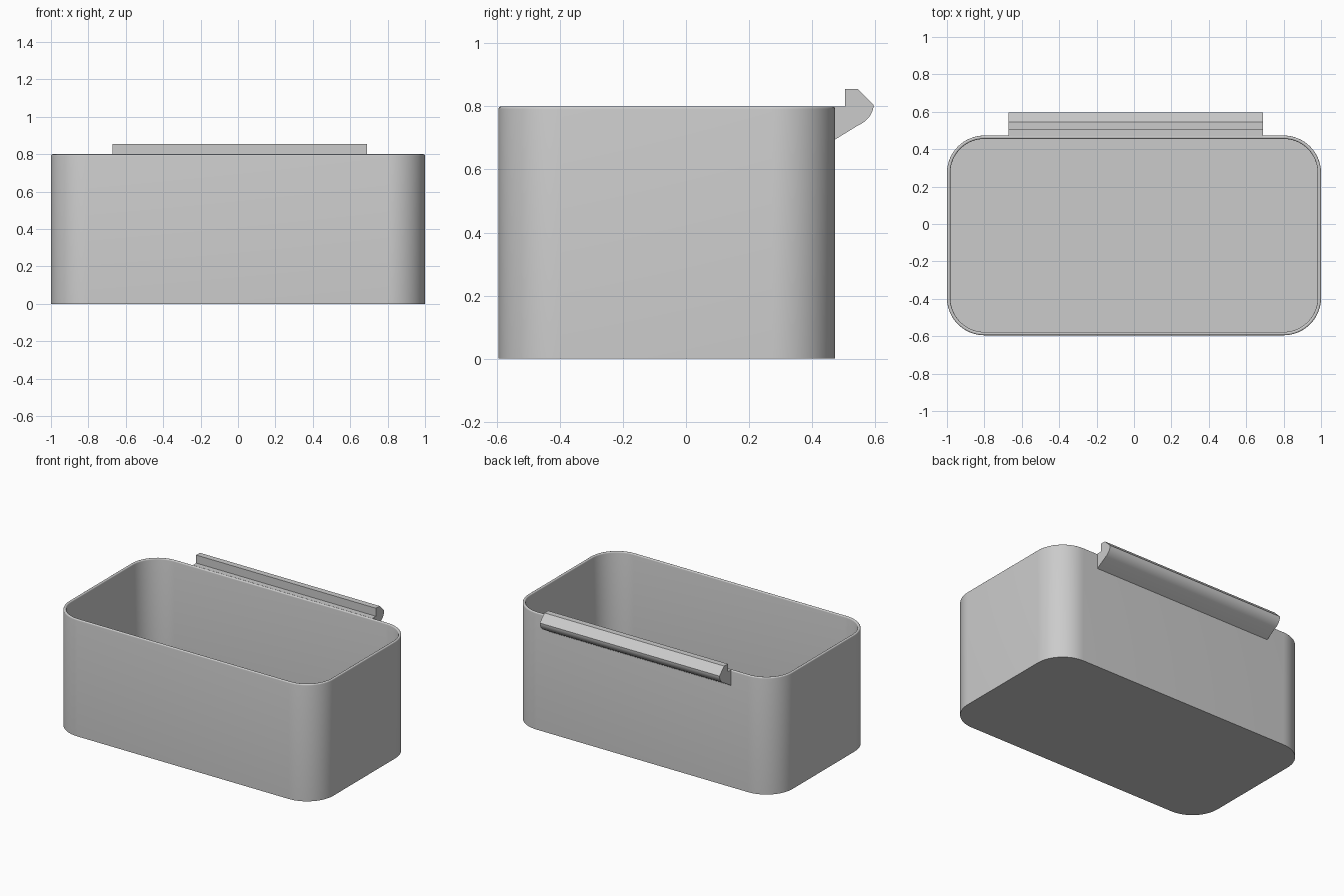
import bpy, bmesh
from math import sin, cos, pi, radians

cube = bpy.data.objects.get("Cube")
if cube:
    bpy.data.objects.remove(cube, do_unlink=True)

grey = bpy.data.materials.new("light_grey")
grey.use_nodes = True
colour = (0.6, 0.6, 0.6, 1)
grey.diffuse_color = colour
grey.node_tree.nodes["Principled BSDF"].inputs["Base Color"].default_value = colour

FRONT, BACK, HEIGHT, RADIUS = -0.595, 0.473, 0.8, 0.2
WALL, FLOOR, ROUND = 0.018, 0.02, 0.008


def rounded_loop(bm, inset, z, steps=16):
    """Ring of vertices around a rounded rectangle, moved inward by inset."""
    r = RADIUS - inset
    cx, y0, y1 = 1 - RADIUS, FRONT + RADIUS, BACK - RADIUS
    corners = [(cx, y1), (-cx, y1), (-cx, y0), (cx, y0)]
    ring = []
    for k, (x, y) in enumerate(corners):
        for i in range(steps + 1):
            a = (k + i / steps) * pi / 2
            ring.append(bm.verts.new((x + r * cos(a), y + r * sin(a), z)))
    return ring


def bridge(bm, a, b):
    n = len(a)
    for i in range(n):
        j = (i + 1) % n
        bm.faces.new((a[i], a[j], b[j], b[i]))


def finish(bm, name):
    bmesh.ops.recalc_face_normals(bm, faces=bm.faces)
    mesh = bpy.data.meshes.new(name)
    bm.to_mesh(mesh)
    bm.free()
    obj = bpy.data.objects.new(name, mesh)
    bpy.context.collection.objects.link(obj)
    mesh.materials.append(grey)
    bpy.ops.object.select_all(action='DESELECT')
    obj.select_set(True)
    bpy.context.view_layer.objects.active = obj
    bpy.ops.object.shade_smooth_by_angle(angle=radians(25))
    return obj


# Open box: outer wall, rounded rim, inner wall and floor
bm = bmesh.new()
section = [(0, 0)]
for i in range(5):
    a = i / 4 * pi / 2
    section.append((ROUND * (1 - cos(a)), HEIGHT - ROUND * (1 - sin(a))))
for i in range(5):
    a = i / 4 * pi / 2
    section.append((WALL - ROUND * (1 - sin(a)), HEIGHT - ROUND * (1 - cos(a))))
section.append((WALL, FLOOR))
rings = [rounded_loop(bm, inset, z) for inset, z in section]
for lower, upper in zip(rings, rings[1:]):
    bridge(bm, lower, upper)
bm.faces.new(rings[0])
bm.faces.new(rings[-1])
finish(bm, "box_body")

# Hooked lip along the back: straight shelf, raised catch, curved underside
profile = [(BACK - 0.005, 0.693), (BACK, 0.695)]
for i in range(9):
    a = radians(-60 + i * 7.5)
    profile.append((0.495 + 0.1 * cos(a), 0.805 + 0.076 * sin(a)))
profile += [(0.545, 0.855), (0.505, 0.855), (0.505, 0.8), (BACK - 0.005, 0.8)]
bm = bmesh.new()
ends = [[bm.verts.new((x, y, z)) for y, z in profile] for x in (-0.67, 0.69)]
bridge(bm, *ends)
for end in ends:
    bm.faces.new(end)
finish(bm, "back_hook_lip")
